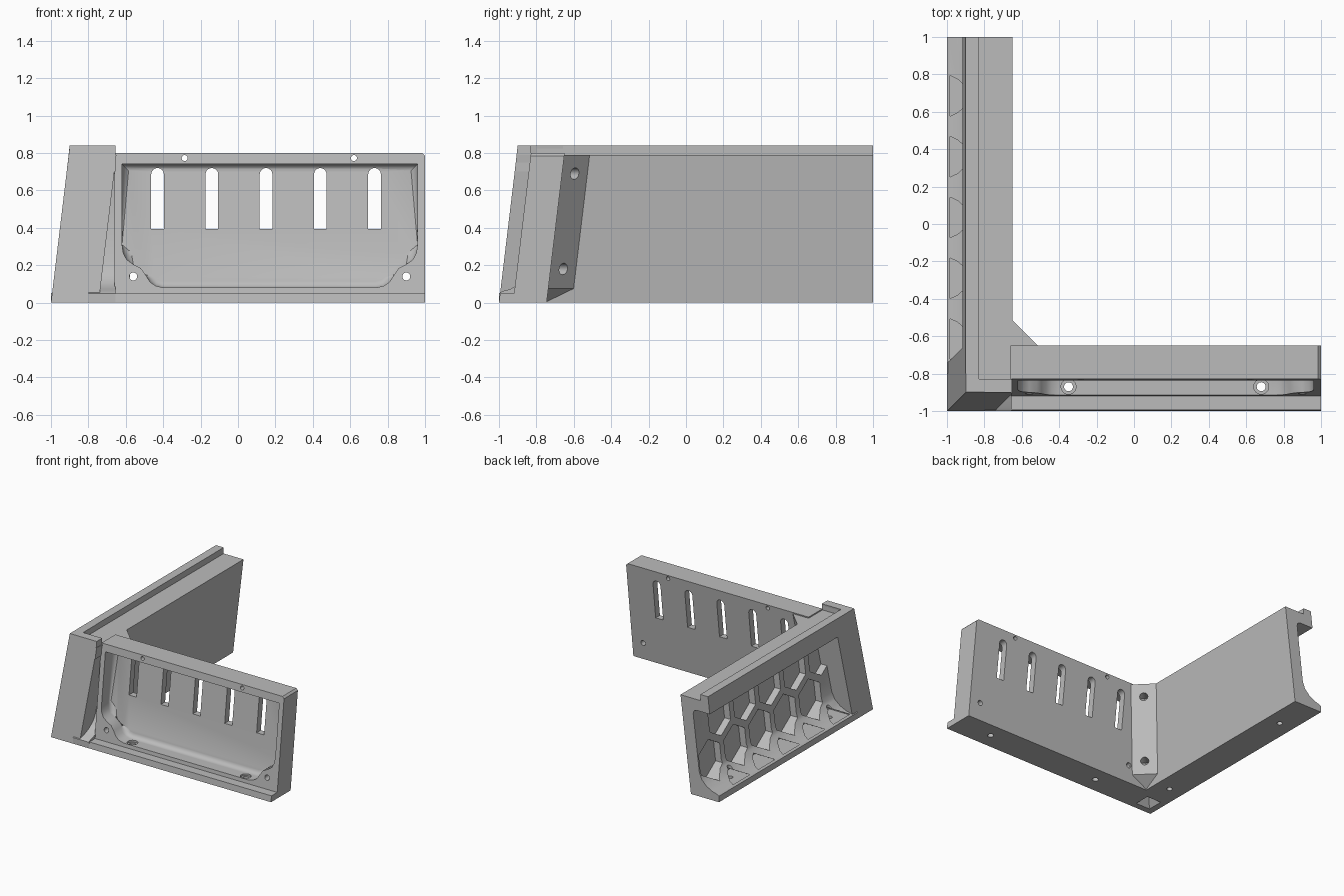
import bpy, bmesh, math
from mathutils import Vector, Matrix

if "Cube" in bpy.data.objects:
    bpy.data.objects.remove(bpy.data.objects["Cube"])

K = 0.12          # lean of every wall per unit of height
OUT, IN = -1.0, -0.745   # outer and inner wall faces at floor level

grey = bpy.data.materials.new("plain_grey")
grey.use_nodes = True
grey.diffuse_color = (0.5, 0.5, 0.5, 1)
grey.node_tree.nodes["Principled BSDF"].inputs["Base Color"].default_value = (0.5, 0.5, 0.5, 1)


def finish(name, bm):
    bmesh.ops.recalc_face_normals(bm, faces=bm.faces)
    me = bpy.data.meshes.new(name)
    bm.to_mesh(me)
    bm.free()
    me.materials.append(grey)
    ob = bpy.data.objects.new(name, me)
    bpy.context.collection.objects.link(ob)
    return ob


def prism(name, pts, axis, d0, d1, lean=True, round_end=0):
    """Extrude an outline along an axis, optionally leaning with height."""
    k = K if lean else 0

    def place(p, d):
        if axis == "x":
            return (d + k * p[1], p[0], p[1])
        if axis == "y":
            return (p[0], d + k * p[1], p[1])
        return (p[0] + k * d, p[1] + k * d, d)

    bm = bmesh.new()
    a = [bm.verts.new(place(p, d0)) for p in pts]
    b = [bm.verts.new(place(p, d1)) for p in pts]
    bm.faces.new(a)
    cap = bm.faces.new(b)
    for i in range(len(pts)):
        j = (i + 1) % len(pts)
        bm.faces.new((a[i], a[j], b[j], b[i]))
    if round_end:
        bmesh.ops.bevel(bm, geom=list(cap.edges), offset=round_end, segments=4,
                        profile=0.5, affect="EDGES")
    return finish(name, bm)


def hull(name, pts):
    bm = bmesh.new()
    for p in pts:
        bm.verts.new(p)
    bmesh.ops.convex_hull(bm, input=bm.verts)
    return finish(name, bm)


def drill(start, end, r):
    start, end = Vector(start), Vector(end)
    d = end - start
    rot = d.to_track_quat("Z", "Y").to_matrix().to_4x4()
    bm = bmesh.new()
    bmesh.ops.create_cone(bm, cap_ends=True, segments=24, radius1=r, radius2=r, depth=d.length,
                          matrix=Matrix.Translation((start + end) / 2) @ rot)
    return finish("drill", bm)


def cut(target, cutters):
    """Subtract the cutters, then remove them."""
    for c in cutters:
        c.hide_render = True
        m = target.modifiers.new("cut", "BOOLEAN")
        m.operation, m.solver, m.object = "DIFFERENCE", "EXACT", c
    bpy.context.view_layer.update()
    dg = bpy.context.evaluated_depsgraph_get()
    me = bpy.data.meshes.new_from_object(target.evaluated_get(dg))
    target.modifiers.clear()
    target.data = me
    for c in cutters:
        bpy.data.objects.remove(c)


def L(base, z):
    return (base + K * z, z)


# Wall section: foot, leaning back, top ledge with lip, rounded recess outside
section = [(OUT, 0), (IN, 0), L(IN, 0.79), (-0.83, 0.79), (-0.83, 0.84), (-0.9, 0.84),
           L(OUT, 0.7), L(-0.88, 0.7), L(-0.855, 0.69), L(-0.845, 0.665),
           L(-0.845, 0.2), L(-0.86, 0.145), L(-0.9, 0.1), L(-0.95, 0.072), (-0.985, 0.06), (OUT, 0.05)]

# Left wall with honeycomb cells and floor screw holes
left_wall = prism("left_wall", section, "y", -0.8, 1, lean=False)
PITCH, R, ROW = 0.325, 0.156, 0.2815
cells = []
for row in range(3):
    for i in range(5):
        cy = (0.85 if row == 1 else 0.685) - i * PITCH
        cz = -0.033 + row * ROW
        ring = [(cy + R * math.sin(a * math.pi / 3), max(0.04, cz + R * math.cos(a * math.pi / 3)))
                for a in range(6)]
        if row == 0:   # only the tip shows above the floor
            ring = [ring[5], ring[0], ring[1]]
        cells.append(prism("cell", ring, "x", -0.99, -0.79))
cut(left_wall, cells + [drill((-0.87, y, -0.1), (-0.87, y, 0.3), 0.022) for y in (-0.62, 0.67)])

# Corner post, its raised lip and the pointed socket underneath
corner_post = prism("corner_post", [(OUT, OUT), (IN, OUT), (IN, IN), (OUT, IN)], "z", 0, 0.79)
s0, s1 = -0.955, -0.81
mid = (s0 + s1) / 2
cut(corner_post, [hull("socket", [(x, y, -0.01) for x in (s0, s1) for y in (s0, s1)]
                       + [(mid, mid, 0.09)])])
e, w = -0.757, -0.929
prism("corner_lip", [(OUT, OUT), (e, OUT), (e, w), (w, w), (w, e), (OUT, e)], "z", 0.7, 0.84)

# Short front wall stub between post and panel, and the front foot
prism("front_wall_stub", section, "x", -0.8, -0.655, lean=False)
prism("front_foot", [(-0.7, 0), (1, 0), (1, 0.05), (-0.7, 0.05)], "y", OUT, -0.92)

# Front panel: shallow tray with shaped corners
front_panel = prism("front_panel", [(-0.66, 0), (1, 0), (1, 0.785), (0.985, 0.8), (-0.66, 0.8)],
                    "y", -0.925, IN)
MIDX = 0.17
half = [(-0.62, 0.74), (-0.62, 0.31), (-0.613, 0.265), (-0.595, 0.23), (-0.56, 0.205),
        (-0.52, 0.185), (-0.495, 0.15), (-0.47, 0.11), (-0.44, 0.09), (-0.4, 0.08)]
outline = half + [(2 * MIDX - x, z) for x, z in reversed(half)]
tools = [prism("tray", outline, "y", -0.96, -0.8, round_end=0.035)]

# Arched vent slots
for i in range(5):
    cx, hw = -0.43 + i * 0.29, 0.034
    arch = [(cx - hw, 0.395), (cx + hw, 0.395)]
    arch += [(cx + hw * math.cos(t * math.pi / 8), 0.686 + hw * math.sin(t * math.pi / 8))
             for t in range(9)]
    tools.append(prism("slot", arch, "y", -0.84, -0.7))

# Screw holes through the panel and its floor
for x, z, r in ((-0.285, 0.773, 0.016), (0.62, 0.773, 0.016), (-0.56, 0.14, 0.021), (0.9, 0.14, 0.021)):
    tools.append(drill((x, -1.1, z), (x, -0.5, z), r))
for x in (-0.35, 0.68):
    tools.append(drill((x, -0.87, -0.1), (x, -0.87, 0.12), 0.024))
    tools.append(drill((x, -0.87, 0.065), (x, -0.87, 0.14), 0.04))
cut(front_panel, tools)

# Diagonal gusset inside the corner, pointed at its foot, with two screw holes
a, b = -0.76, -0.595
tri = [(a, a), (b, a), (a, b)]
corner_gusset = hull("corner_gusset", [(x + K * z, y + K * z, z) for z in (0.075, 0.79) for x, y in tri]
                     + [(IN, IN, 0.005)])
holes = []
for z in (0.18, 0.69):
    c = -0.6775 + K * z
    holes.append(drill((c - 0.1, c - 0.1, z), (c + 0.1, c + 0.1, z), 0.031))
cut(corner_gusset, holes)

# Smooth the rounded parts and keep the edges crisp
for ob in bpy.context.view_layer.objects:
    ob.select_set(ob.type == "MESH")
bpy.context.view_layer.objects.active = front_panel
bpy.ops.object.shade_smooth_by_angle(angle=math.radians(28))
